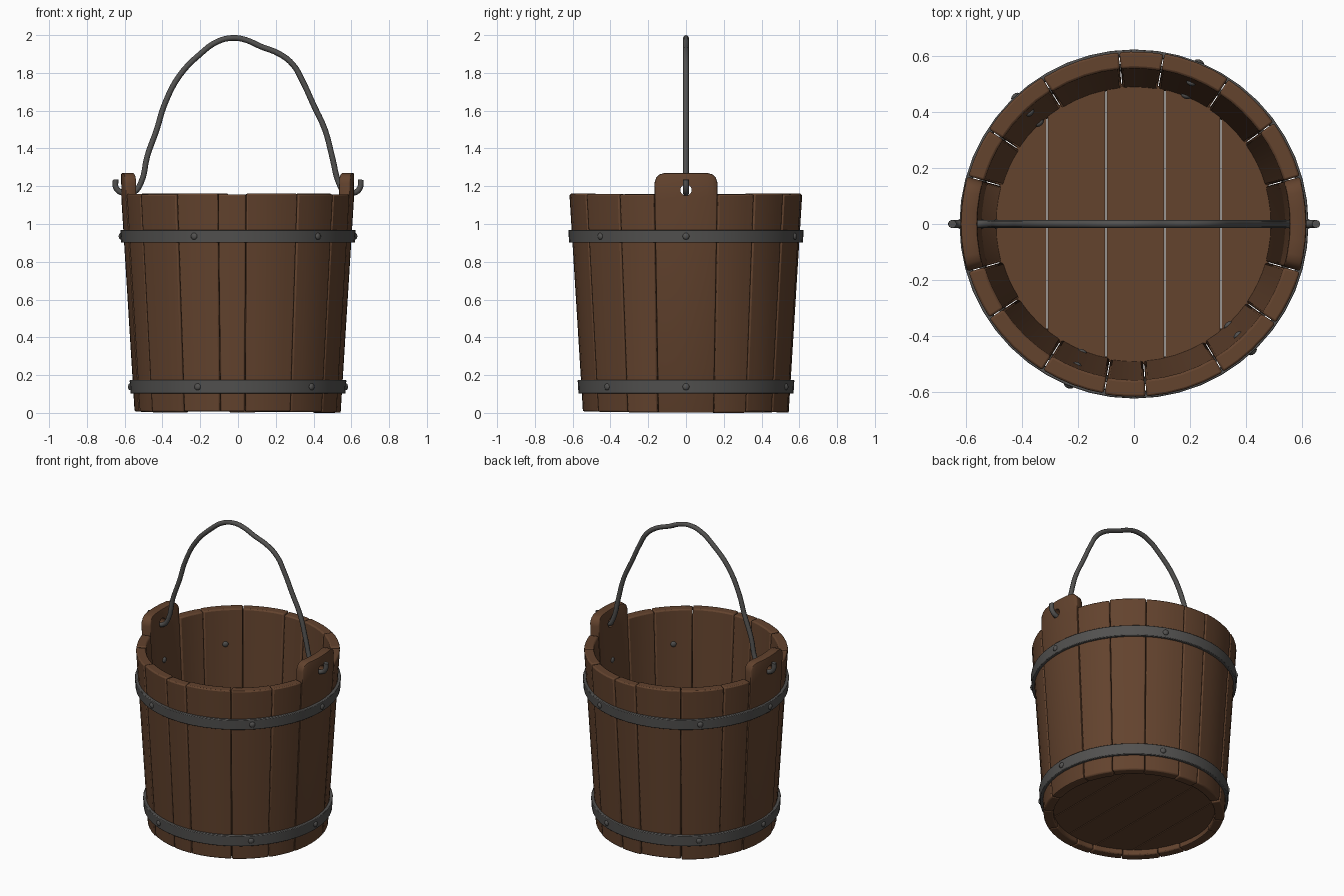
import bpy, bmesh, random
from math import sin, cos, radians, sqrt, pi
from mathutils import Vector, Matrix

random.seed(4)
if "Cube" in bpy.data.objects:
    bpy.data.objects.remove(bpy.data.objects["Cube"])


def material(name, rgb):
    m = bpy.data.materials.new(name)
    m.use_nodes = True
    m.diffuse_color = (*rgb, 1)
    bsdf = m.node_tree.nodes["Principled BSDF"]
    bsdf.inputs["Base Color"].default_value = (*rgb, 1)
    bsdf.inputs["Roughness"].default_value = 0.8
    return m


WOOD = material("brown wood", (0.125, 0.056, 0.027))
IRON = material("dark iron", (0.085, 0.083, 0.08))
HEIGHT, THICK, LUG_TOP, HOLE_Z = 1.16, 0.06, 1.27, 1.18


def wall_radius(z):
    return 0.545 + 0.072 * min(z / HEIGHT, 1)


def make(name, bm, mat, bevel=0):
    bmesh.ops.recalc_face_normals(bm, faces=bm.faces)
    mesh = bpy.data.meshes.new(name)
    bm.to_mesh(mesh)
    bm.free()
    mesh.materials.append(mat)
    ob = bpy.data.objects.new(name, mesh)
    bpy.context.collection.objects.link(ob)
    if bevel:
        mod = ob.modifiers.new("soft edges", "BEVEL")
        mod.width, mod.segments = bevel, 2
        mod.limit_method, mod.angle_limit = "ANGLE", radians(40)
    return ob


def smooth(ob):
    bpy.ops.object.select_all(action="DESELECT")
    ob.select_set(True)
    bpy.context.view_layer.objects.active = ob
    bpy.ops.object.shade_smooth_by_angle(angle=radians(35))


def stave(name, start, end, lug):
    """Curved tapered board; a lug stave rises above the rim with round corners."""
    bm = bmesh.new()
    steps = [0, 0.03, 0.08, 0.16, 0.33, 0.5, 0.67, 0.84, 0.92, 0.97, 1] if lug else [0, 0.25, 0.5, 0.75, 1]
    out = random.uniform(-0.003, 0.003)
    top = LUG_TOP if lug else HEIGHT + random.uniform(-0.005, 0.002)
    base = random.uniform(0, 0.008)
    half = radians(end - start) / 2 * wall_radius(HEIGHT)
    columns = []
    for t in steps:
        a = radians(start + (end - start) * t)
        z_top = top
        if lug:
            corner = 0.055
            over = max(0, corner - 2 * half * min(t, 1 - t))
            z_top = top - corner + sqrt(max(0, corner ** 2 - over ** 2))
        rows = [base, HEIGHT - 0.02] + ([z_top] if lug else [])
        if not lug:
            rows[-1] = top
        outer = [(wall_radius(z) + out, z) for z in rows]
        inner = [(wall_radius(z) + out - THICK, z) for z in reversed(rows)]
        columns.append([bm.verts.new((r * cos(a), r * sin(a), z)) for r, z in outer + inner])
    for c, d in zip(columns, columns[1:]):
        for i in range(len(c)):
            j = (i + 1) % len(c)
            bm.faces.new((c[i], c[j], d[j], d[i]))
    bm.faces.new(columns[0])
    bm.faces.new(columns[-1])
    return make(name, bm, WOOD, 0.016 if lug else 0.008)


# Staves, with the two lug staves drilled for the handle
seams = [-16, 16, 36, 57, 80, 95, 122, 147, 164, 196, 213, 238, 260, 274, 301, 325, 344]
drill = bmesh.new()
bmesh.ops.create_cone(drill, cap_ends=True, segments=20, radius1=0.03, radius2=0.03,
                      depth=2, matrix=Matrix.Translation((0, 0, HOLE_Z)) @ Matrix.Rotation(pi / 2, 4, "Y"))
drill = make("hole_cutter", drill, WOOD)
drill.hide_render = True
for i, (a, b) in enumerate(zip(seams, seams[1:])):
    lug = a in (-16, 164)
    ob = stave(f"lug_stave_{i}" if lug else f"stave_{i}", a + 0.15, b - 0.15, lug)
    if lug:
        cut = ob.modifiers.new("handle hole", "BOOLEAN")
        cut.object, cut.operation, cut.solver = drill, "DIFFERENCE", "EXACT"
        graph = bpy.context.evaluated_depsgraph_get()
        cut_mesh = bpy.data.meshes.new_from_object(ob.evaluated_get(graph))
        ob.modifiers.clear()
        ob.data = cut_mesh
    smooth(ob)
bpy.data.objects.remove(drill)

# Floor planks, each clipped to a disc
edges = [-0.5, -0.31, -0.1, 0.11, 0.31, 0.5]
for i, (a, b) in enumerate(zip(edges, edges[1:])):
    a, b = a + 0.002, b - 0.002
    xs = [a + (b - a) * k / 8 for k in range(9)]
    arc = [(x, sqrt(max(0.0001, 0.251 - x * x))) for x in xs]
    bm = bmesh.new()
    face = bm.faces.new([bm.verts.new((x, y, 0.04)) for x, y in arc]
                        + [bm.verts.new((x, -y, 0.04)) for x, y in reversed(arc)])
    lift = bmesh.ops.extrude_face_region(bm, geom=[face])["geom"]
    bmesh.ops.translate(bm, vec=(0, 0, 0.045), verts=[v for v in lift if isinstance(v, bmesh.types.BMVert)])
    make(f"floor_plank_{i}", bm, WOOD, 0.003)

# Iron bands with rivets through the wall
for label, z, tall in (("lower", 0.138, 0.072), ("upper", 0.935, 0.068)):
    bm = bmesh.new()
    rings = []
    for k in range(48):
        a = 2 * pi * k / 48
        section = [(dr, dz) for dr, dz in ((-0.004, -1), (0.018, -1), (0.018, 1), (-0.004, 1))]
        rings.append([bm.verts.new(((wall_radius(z + dz * tall / 2) + dr) * cos(a),
                                    (wall_radius(z + dz * tall / 2) + dr) * sin(a),
                                    z + dz * tall / 2)) for dr, dz in section])
    for k in range(48):
        c, d = rings[k - 1], rings[k]
        for i in range(4):
            bm.faces.new((c[i - 1], c[i], d[i], d[i - 1]))
    smooth(make(f"{label}_band", bm, IRON, 0.004))

    bm = bmesh.new()
    for deg in (0, 68, 133, 180, 248, 313):
        way = Vector((cos(radians(deg)), sin(radians(deg)), 0))
        for r in (wall_radius(z) + 0.018, wall_radius(z) - THICK):
            place = Matrix.Translation(way * r + Vector((0, 0, z)))
            turn = Matrix.Rotation(radians(deg), 4, "Z")
            squash = Matrix.Diagonal((0.6, 1, 1, 1))
            bmesh.ops.create_uvsphere(bm, u_segments=12, v_segments=8, radius=0.018,
                                      matrix=place @ turn @ squash)
    smooth(make(f"{label}_rivets", bm, IRON))

# Bent wire handle, hooked through both lugs
path = [(-0.648, 1.235), (-0.645, 1.19), (-0.61, 1.165), (-0.55, 1.17), (-0.515, 1.215),
        (-0.48, 1.36), (-0.43, 1.5), (-0.39, 1.63), (-0.31, 1.785), (-0.2, 1.9), (-0.11, 1.965),
        (-0.03, 1.985), (0.04, 1.975), (0.12, 1.94), (0.22, 1.9), (0.29, 1.845), (0.34, 1.76),
        (0.4, 1.63), (0.46, 1.5), (0.5, 1.35), (0.535, 1.215), (0.565, 1.17), (0.615, 1.165),
        (0.645, 1.19), (0.65, 1.235)]
curve = bpy.data.curves.new("handle", "CURVE")
curve.dimensions = "3D"
curve.bevel_depth, curve.bevel_resolution, curve.use_fill_caps = 0.015, 2, True
curve.resolution_u = 4
wire = curve.splines.new("BEZIER")
wire.bezier_points.add(len(path) - 1)
for p, (x, z) in zip(wire.bezier_points, path):
    p.co = (x, 0, z)
    p.handle_left_type = p.handle_right_type = "AUTO"
curve.materials.append(IRON)
handle = bpy.data.objects.new("handle", curve)
bpy.context.collection.objects.link(handle)
